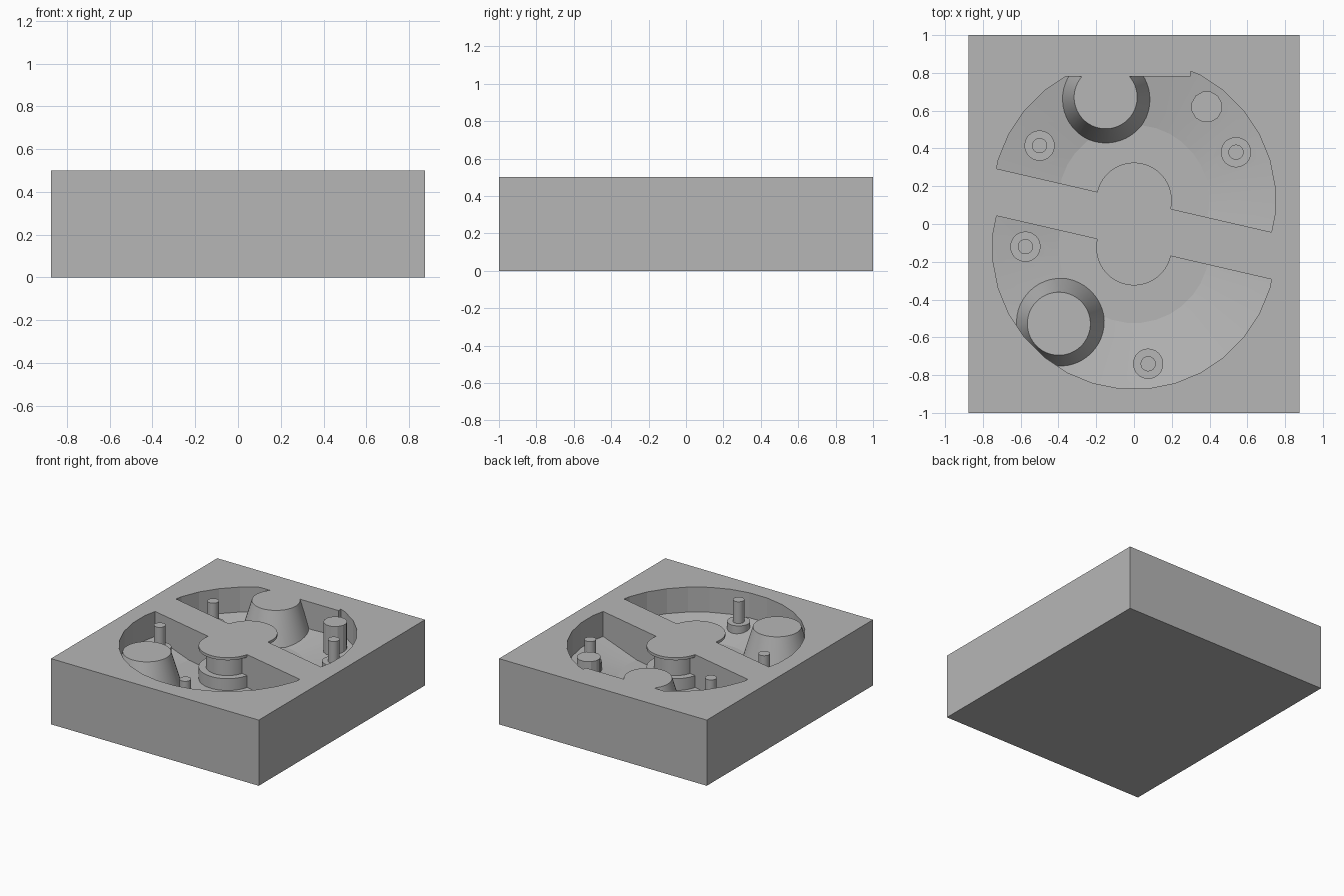
import bpy, bmesh
from math import sin, cos, pi, radians
from mathutils import Matrix, Vector

cube = bpy.data.objects.get("Cube")
if cube:
    bpy.data.objects.remove(cube, do_unlink=True)

grey = bpy.data.materials.new("plain grey")
grey.use_nodes = True
grey.diffuse_color = (0.47, 0.47, 0.47, 1)
grey.node_tree.nodes["Principled BSDF"].inputs["Base Color"].default_value = (0.47, 0.47, 0.47, 1)


def finish(name, bm):
    bmesh.ops.recalc_face_normals(bm, faces=bm.faces)
    mesh = bpy.data.meshes.new(name)
    bm.to_mesh(mesh)
    bm.free()
    mesh.materials.append(grey)
    obj = bpy.data.objects.new(name, mesh)
    bpy.context.collection.objects.link(obj)
    return obj


def box(name, lo, hi, matrix=Matrix()):
    bm = bmesh.new()
    bmesh.ops.create_cube(bm, size=1)
    lo, hi = Vector(lo), Vector(hi)
    for v in bm.verts:
        v.co = matrix @ Vector([(a + b) / 2 + c * (b - a) for a, b, c in zip(lo, hi, v.co)])
    return finish(name, bm)


def lathe(name, profile, x, y, sides):
    """Solid of revolution from (radius, height) pairs, capped at both ends."""
    bm = bmesh.new()
    rings = []
    for r, z in profile:
        angles = [2 * pi * (i + 0.5) / sides for i in range(sides)]
        rings.append([bm.verts.new((x + r * cos(a), y + r * sin(a), z)) for a in angles])
    for low, high in zip(rings, rings[1:]):
        for i in range(sides):
            j = (i + 1) % sides
            bm.faces.new((low[i], low[j], high[j], high[i]))
    bm.faces.new(rings[0][::-1])
    bm.faces.new(rings[-1])
    return finish(name, bm)


def subtract(target, tool):
    tool.hide_render = True
    mod = target.modifiers.new("cut", 'BOOLEAN')
    mod.operation = 'DIFFERENCE'
    mod.solver = 'EXACT'
    mod.object = tool
    bpy.context.view_layer.objects.active = target
    bpy.ops.object.modifier_apply(modifier=mod.name)
    bpy.data.objects.remove(tool, do_unlink=True)


# Profiles: bowl-shaped pocket, stepped hub, collared pin, tapered boss, plain post
BOWL = [(0.4, 0.25), (0.75, 0.31), (0.75, 0.6)]
HUB = [(0.2, 0.1), (0.2, 0.34), (0.15, 0.34), (0.15, 0.48), (0.2, 0.48), (0.2, 0.7)]
PIN = [(0.08, 0.1), (0.08, 0.335), (0.04, 0.335), (0.04, 0.7)]
BOSS = [(0.287, 0.1), (0.107, 0.7)]
POST = [(0.083, 0.1), (0.083, 0.7)]

block = box("mould_block", (-0.875, -1, 0), (0.875, 1, 0.5))


def pocket(side, turn, pins, posts):
    """Half-disc pocket whose standing features are left in the block."""
    cy = 0.125 * side
    centre = Matrix.Translation((0, cy, 0))
    cutter = lathe("pocket_cutter", BOWL, 0, cy, 32)

    # Straight dividing wall through the centre
    lo, hi = ((-1, -1, 0), (1, 0, 1)) if side > 0 else ((-1, 0, 0), (1, 1, 1))
    subtract(cutter, box("divider", lo, hi, centre @ Matrix.Rotation(radians(-13), 4, 'Z')))

    # Flat on the rim, with the tapered boss beside it
    spin = centre @ Matrix.Rotation(radians(turn), 4, 'Z')
    subtract(cutter, box("rim_flat", (-1, 0.655, 0), (0.3, 1.2, 1), spin))
    spot = spin @ Vector((-0.15, 0.546, 0))
    subtract(cutter, lathe("boss", BOSS, spot.x, spot.y, 48))

    subtract(cutter, lathe("hub", HUB, 0, cy, 48))
    for x, y in pins:
        subtract(cutter, lathe("pin", PIN, x, y, 40))
    for x, y in posts:
        subtract(cutter, lathe("post", POST, x, y, 12))
    subtract(block, cutter)


pocket(1, 0, [(-0.5, 0.415), (0.54, 0.38)], [(0.385, 0.62)])
pocket(-1, 120, [(-0.575, -0.12), (0.075, -0.74)], [])

# Round parts smooth, rim facets and edges crisp
for o in bpy.context.selected_objects:
    o.select_set(False)
block.select_set(True)
bpy.context.view_layer.objects.active = block
bpy.ops.object.shade_smooth_by_angle(angle=radians(9.2))
